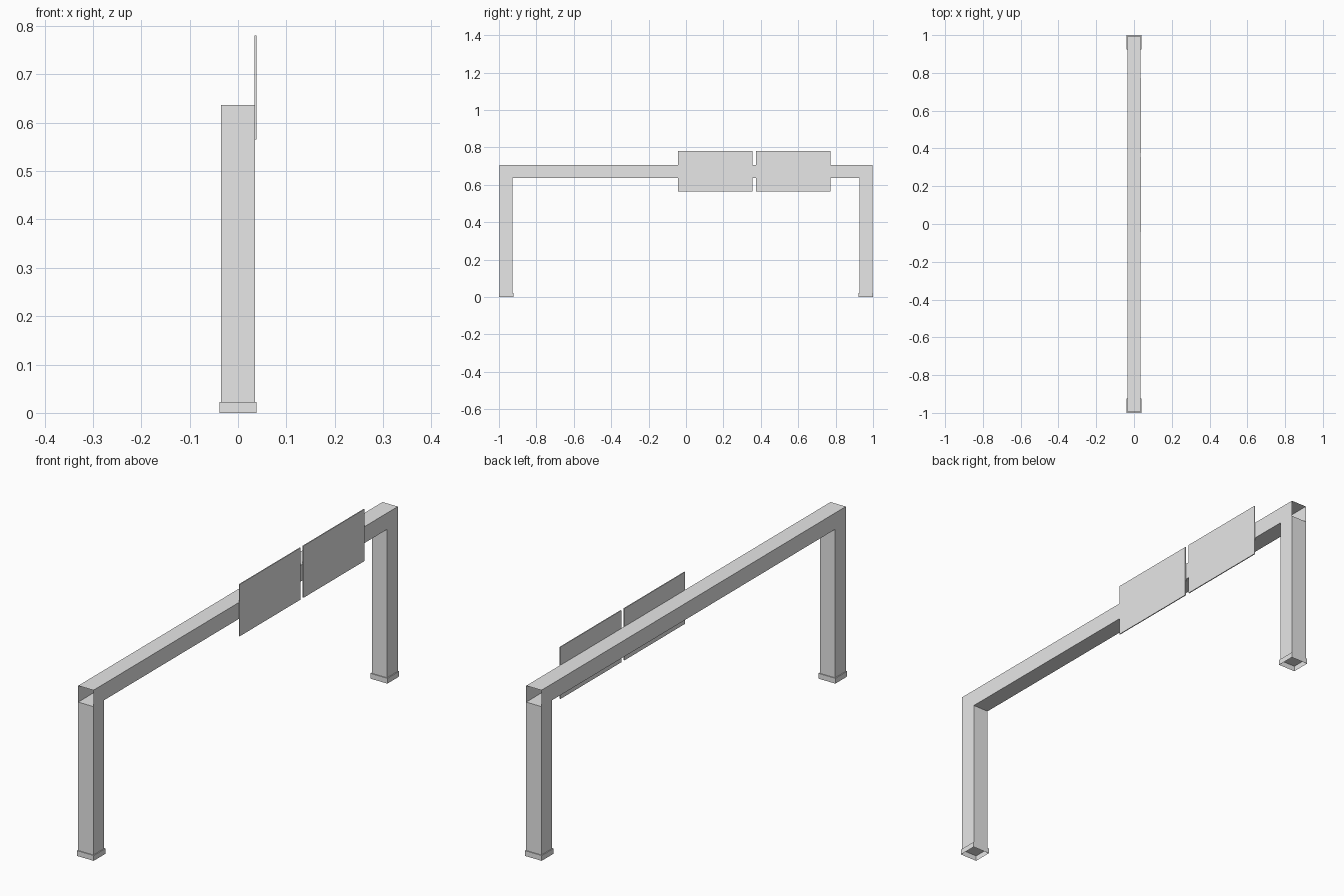
import bpy
import bmesh
from mathutils import Vector

cube = bpy.data.objects.get("Cube")
if cube:
    bpy.data.objects.remove(cube, do_unlink=True)

grey = bpy.data.materials.new("light grey metal")
grey.use_nodes = True
GREY = (0.8, 0.8, 0.8, 1.0)
grey.diffuse_color = GREY
grey.node_tree.nodes["Principled BSDF"].inputs["Base Color"].default_value = GREY


def box(name, low, high, open_sides=()):
    """Box between two corners, leaving out the faces that point along open_sides."""
    low, high = Vector(low), Vector(high)
    bm = bmesh.new()
    bmesh.ops.create_cube(bm, size=1)
    for v in bm.verts:
        v.co = (low + high) / 2 + v.co * (high - low)
    bm.normal_update()
    gone = [f for f in bm.faces
            if any(f.normal.dot(Vector(d)) > 0.9 for d in open_sides)]
    bmesh.ops.delete(bm, geom=gone, context="FACES_ONLY")
    mesh = bpy.data.meshes.new(name)
    bm.to_mesh(mesh)
    bm.free()
    mesh.materials.append(grey)
    obj = bpy.data.objects.new(name, mesh)
    bpy.context.collection.objects.link(obj)
    return obj


UP, DOWN, FRONT, BACK = (0, 0, 1), (0, 0, -1), (0, -1, 0), (0, 1, 0)
FOOT, POST = 0.0385, 0.035      # half widths
FOOT_TOP, BEAM_LOW, BEAM_TOP = 0.022, 0.637, 0.705
POST_Y = 1 - FOOT

# Hollow posts standing on shallow, open-bottomed feet
for side, sign in (("front", -1), ("back", 1)):
    y = sign * POST_Y
    box(side + "_post", (-POST, y - POST, FOOT_TOP), (POST, y + POST, BEAM_LOW), (UP, DOWN))
    box(side + "_foot", (-FOOT, y - FOOT, 0), (FOOT, y + FOOT, FOOT_TOP), (DOWN,))

# Square tube beam, open at both ends
end = POST_Y + POST
box("cross_beam", (-POST, -end, BEAM_LOW), (POST, end, BEAM_TOP), (FRONT, BACK))

# Two thin sign panels fixed to the side of the beam
for name, start in (("front_sign_panel", -0.043), ("back_sign_panel", 0.375)):
    box(name, (POST - 0.001, start, 0.565), (0.038, start + 0.398, 0.78))
